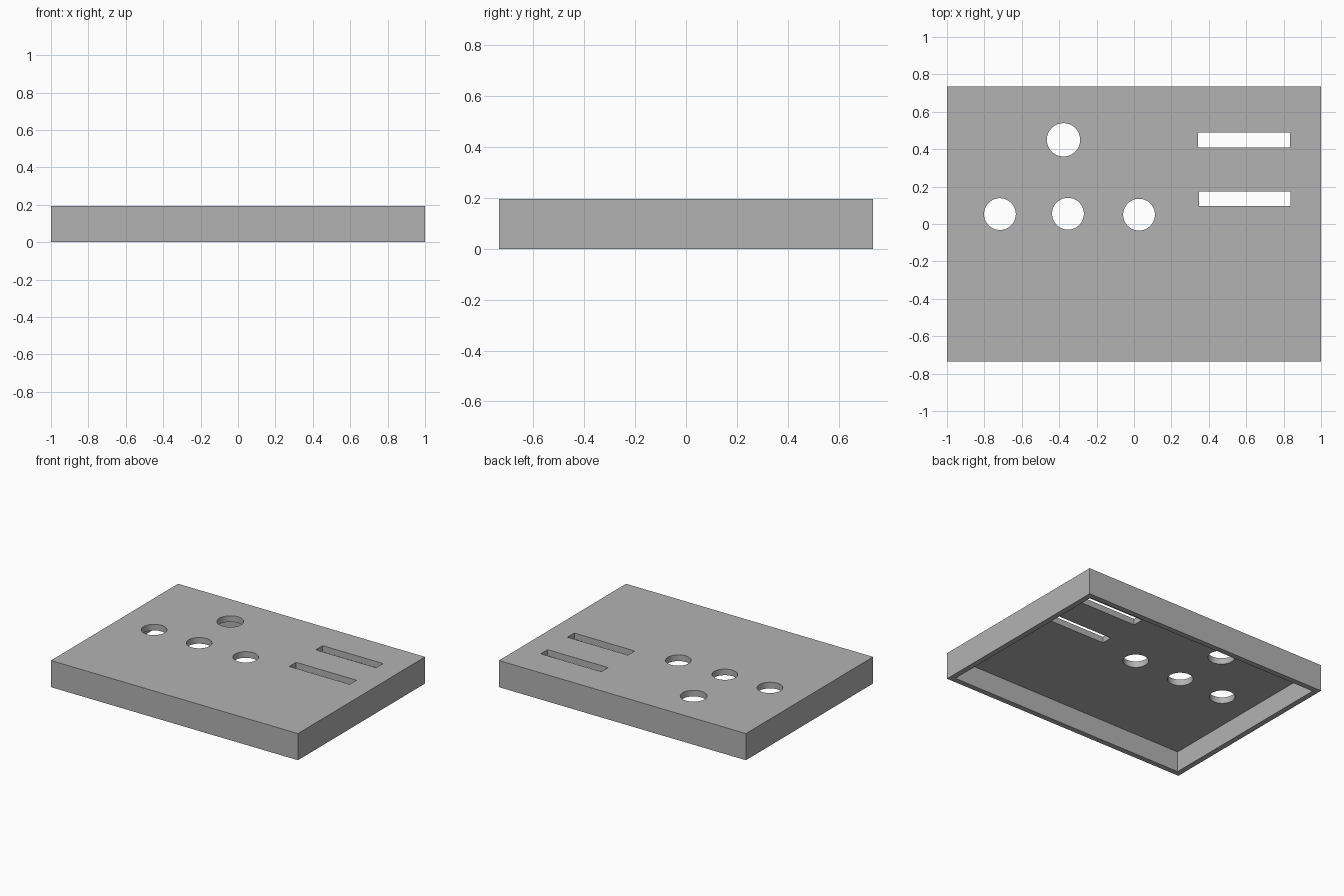
import bpy

if "Cube" in bpy.data.objects:
    bpy.data.objects.remove(bpy.data.objects["Cube"])

HX, HY, H = 1.0, 0.735, 0.195   # half width, half depth, height
WALL, TOP = 0.04, 0.045         # wall and top plate thickness

grey = bpy.data.materials.new("plain grey")
grey.diffuse_color = (0.45, 0.45, 0.45, 1)
grey.use_nodes = True
grey.node_tree.nodes["Principled BSDF"].inputs["Base Color"].default_value = grey.diffuse_color


def box(name, x0, x1, y0, y1, z0, z1):
    bpy.ops.mesh.primitive_cube_add(
        size=1, location=((x0 + x1) / 2, (y0 + y1) / 2, (z0 + z1) / 2))
    ob = bpy.context.object
    ob.name = name
    ob.scale = (x1 - x0, y1 - y0, z1 - z0)
    bpy.ops.object.transform_apply(location=True, rotation=False, scale=True)
    ob.data.materials.append(grey)
    return ob


def cut(target, cutter):
    mod = target.modifiers.new(cutter.name, 'BOOLEAN')
    mod.operation = 'DIFFERENCE'
    mod.solver = 'EXACT'
    mod.object = cutter
    bpy.context.view_layer.objects.active = target
    bpy.ops.object.modifier_apply(modifier=mod.name)
    bpy.data.objects.remove(cutter)


# Enclosure lid, hollowed from below
lid = box("enclosure_lid", -HX, HX, -HY, HY, 0, H)
cut(lid, box("cavity", -HX + WALL, HX - WALL, -HY + WALL, HY - WALL, -0.1, H - TOP))

# Round holes through the top plate
for x, y, r in [(-0.377, 0.45, 0.089), (-0.717, 0.053, 0.085),
                (-0.353, 0.055, 0.085), (0.027, 0.05, 0.085)]:
    bpy.ops.mesh.primitive_cylinder_add(vertices=64, radius=r, depth=0.2, location=(x, y, H))
    hole = bpy.context.object
    hole.name = "round_hole"
    hole.data.materials.append(grey)
    cut(lid, hole)

# Long slots through the top plate
for x, y in [(0.343, 0.41), (0.348, 0.095)]:
    cut(lid, box("slot", x, x + 0.49, y, y + 0.08, H - 0.1, H + 0.1))

# Smooth hole walls, crisp edges
bpy.ops.object.select_all(action='DESELECT')
lid.select_set(True)
bpy.context.view_layer.objects.active = lid
bpy.ops.object.shade_smooth_by_angle()
